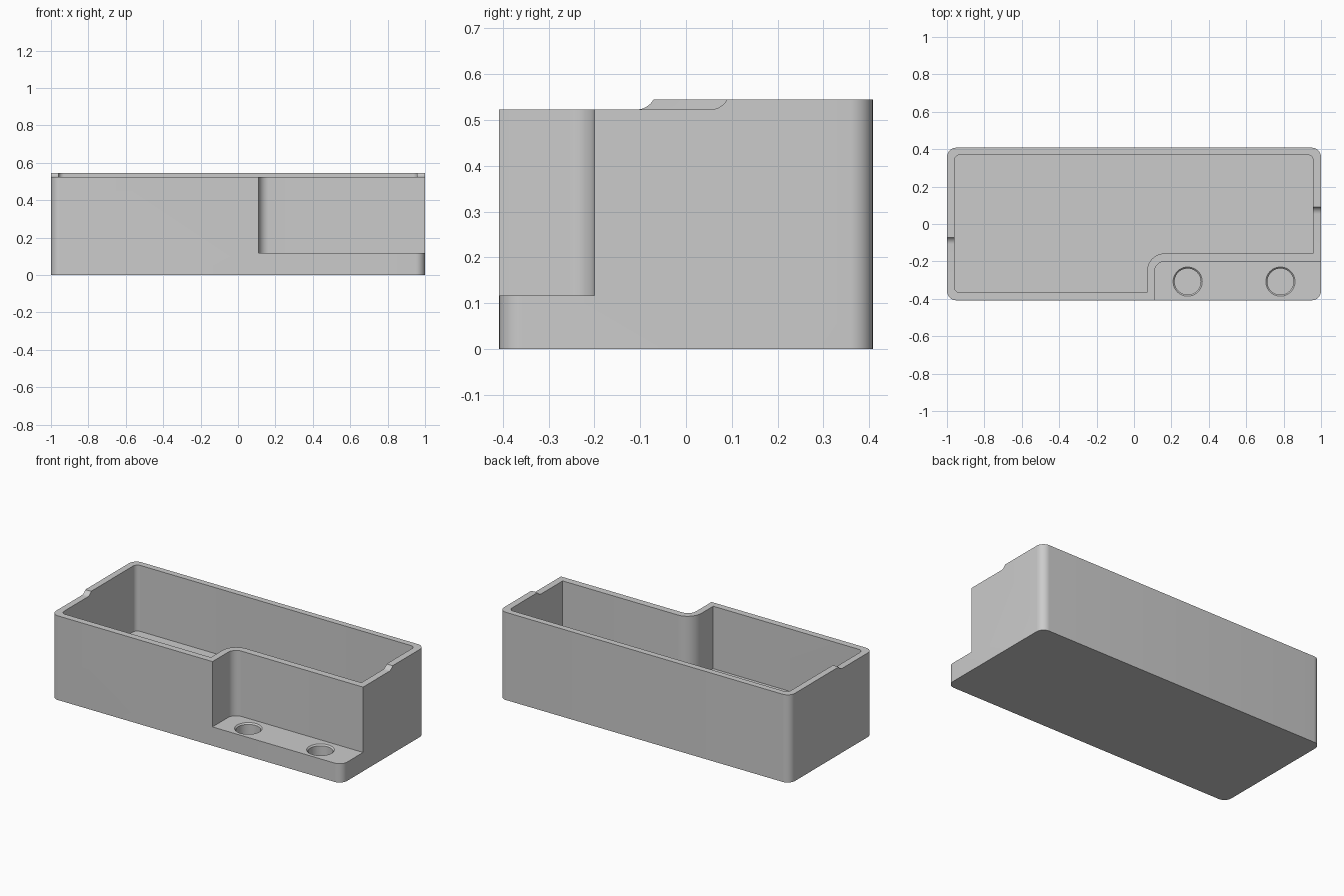
import bpy, bmesh
from math import sin, cos, asin, pi, radians
from mathutils import Vector, Matrix

cube = bpy.data.objects.get("Cube")
if cube:
    bpy.data.objects.remove(cube)

TOP, RIM, LEDGE, FLOOR = 0.545, 0.523, 0.117, 0.135
DEPTH = 0.408

grey = bpy.data.materials.new("light_grey")
grey.use_nodes = True
grey.diffuse_color = (0.6, 0.6, 0.6, 1)
grey.node_tree.nodes["Principled BSDF"].inputs["Base Color"].default_value = (0.6, 0.6, 0.6, 1)


def rounded(corners, steps=10):
    """Outline from (x, y, radius) corners, with right-angle corners filleted."""
    out = []
    for i, (x, y, r) in enumerate(corners):
        p = Vector((x, y))
        if r == 0:
            out.append(p)
            continue
        a = (Vector(corners[i - 1][:2]) - p).normalized() * r
        b = (Vector(corners[(i + 1) % len(corners)][:2]) - p).normalized() * r
        for k in range(steps + 1):
            t = k / steps * pi / 2
            out.append(p + a * (1 - sin(t)) + b * (1 - cos(t)))
    return out


def finish(name, bm):
    bmesh.ops.recalc_face_normals(bm, faces=bm.faces[:])
    mesh = bpy.data.meshes.new(name)
    bm.to_mesh(mesh)
    bm.free()
    mesh.materials.append(grey)
    obj = bpy.data.objects.new(name, mesh)
    bpy.context.collection.objects.link(obj)
    return obj


def prism(name, outline, low, high, along_x=False):
    """Extrude an outline up z, or a y-z outline along x."""
    bm = bmesh.new()
    face = bm.faces.new([bm.verts.new((low, *p) if along_x else (*p, low)) for p in outline])
    new = bmesh.ops.extrude_face_region(bm, geom=[face])["geom"]
    shift = Vector((high - low, 0, 0)) if along_x else Vector((0, 0, high - low))
    bmesh.ops.translate(bm, vec=shift, verts=[v for v in new if isinstance(v, bmesh.types.BMVert)])
    return finish(name, bm)


def cone(bm, x, y, r_low, r_high, low, high):
    bmesh.ops.create_cone(bm, cap_ends=True, segments=48, radius1=r_low, radius2=r_high,
                          depth=high - low, matrix=Matrix.Translation((x, y, (low + high) / 2)))


def step_outline(end):
    """Lowered front rim, ending in a concave sweep up to the back rim."""
    width, rise = 0.037, TOP - RIM
    r = (width ** 2 + rise ** 2) / (2 * rise)
    top_angle = asin(width / r)
    arc = [(end - width + r * sin(top_angle * k / 8), RIM + r * (1 - cos(top_angle * k / 8)))
           for k in range(9)]
    return [(-0.6, RIM)] + arc + [(end, 0.7), (-0.6, 0.7)]


# Outer block with rounded vertical corners
body = prism("box_body", rounded([(-1, -DEPTH, .05), (1, -DEPTH, .05),
                                  (1, DEPTH, .05), (-1, DEPTH, .05)]), 0, TOP)

# Inner cavity following the wall, and the front corner cut down to the ledge
cutters = [
    prism("cavity_cutter", rounded([(-.96, -.367, .03), (.07, -.367, 0), (.07, -.157, .095),
                                    (.958, -.157, 0), (.958, .37, .03), (-.96, .37, .03)]), FLOOR, 0.7),
    prism("ledge_cutter", rounded([(.11, -.6, 0), (1.2, -.6, 0), (1.2, -.2, 0), (.11, -.2, .055)]), LEDGE, 0.7),
    prism("right_rim_cutter", step_outline(-0.071), -1.2, -0.5, True),
    prism("left_rim_cutter", step_outline(0.09), -0.6, 1.2, True),
]

# Screw holes in the ledge: straight bore, then chamfered mouth
for x in (.287, .783):
    for name, dims in (("bore_cutter", (.07, .07, .03, .15)),
                       ("chamfer_cutter", (.062, .082, LEDGE - .016, LEDGE + .004))):
        bm = bmesh.new()
        cone(bm, x, -.308, *dims)
        cutters.append(finish(name, bm))

# Apply the cuts
bpy.context.view_layer.objects.active = body
for cutter in cutters:
    cutter.hide_render = True
    mod = body.modifiers.new(cutter.name, "BOOLEAN")
    mod.operation, mod.solver, mod.object = "DIFFERENCE", "EXACT", cutter
    bpy.ops.object.modifier_apply(modifier=mod.name)
for cutter in cutters:
    bpy.data.objects.remove(cutter)

# Smooth the rounded corners, keep the edges sharp
bpy.ops.object.select_all(action="DESELECT")
body.select_set(True)
bpy.ops.object.shade_smooth_by_angle(angle=radians(25))
